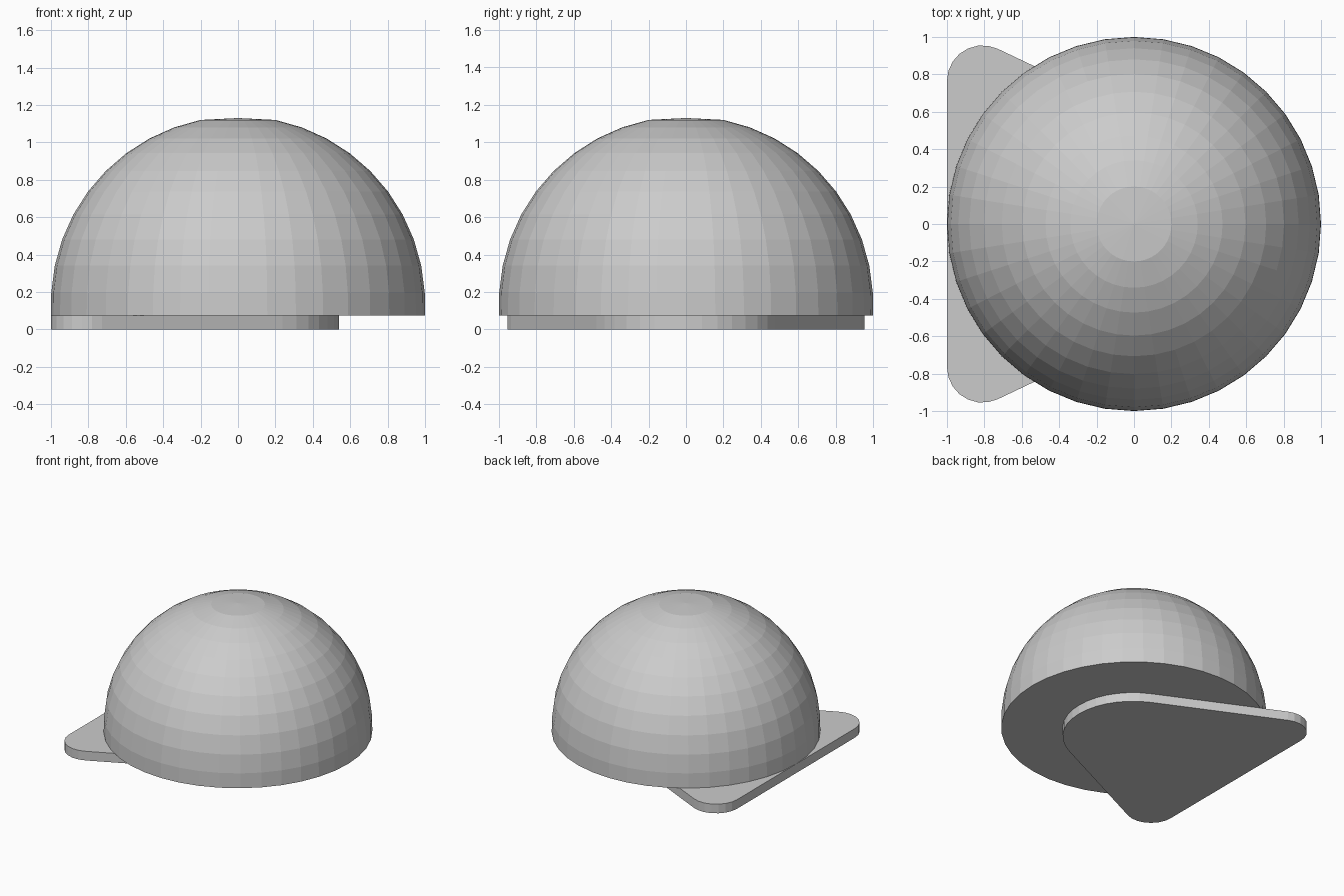
import bpy, bmesh
from math import sin, cos, radians, pi

if "Cube" in bpy.data.objects:
    bpy.data.objects.remove(bpy.data.objects["Cube"])

BASE_Z = 0.075


def make_object(name, bm):
    bmesh.ops.recalc_face_normals(bm, faces=bm.faces)
    mesh = bpy.data.meshes.new(name)
    bm.to_mesh(mesh)
    bm.free()
    obj = bpy.data.objects.new(name, mesh)
    bpy.context.collection.objects.link(obj)
    return obj


def arc(cx, cy, r, start, end, steps):
    return [(cx + r * cos(radians(start + (end - start) * i / steps)),
             cy + r * sin(radians(start + (end - start) * i / steps)))
            for i in range(steps + 1)]


# Dome: faceted shell of revolution with a closed flat underside
SIDES = 40
profile = [(1.0, BASE_Z)]
for i in range(10):
    a = radians(3.2 + 8.36 * i)
    profile.append((cos(a), 0.14 + sin(a)))
bm = bmesh.new()
rings = [[bm.verts.new((r * cos(2 * pi * k / SIDES), r * sin(2 * pi * k / SIDES), z))
          for k in range(SIDES)] for r, z in profile]
for low, high in zip(rings, rings[1:]):
    for k in range(SIDES):
        n = (k + 1) % SIDES
        bm.faces.new((low[k], low[n], high[n], high[k]))
bm.faces.new(rings[0])
tip = bm.verts.new((0, 0, 1.13))
for k in range(SIDES):
    bm.faces.new((rings[-1][k], rings[-1][(k + 1) % SIDES], tip))
make_object("dome", bm)

# Base plate: rounded triangle with one broad nose and two small corners
outline = (arc(0.01, 0, 0.53, -64.5, 64.5, 14)
           + arc(-0.81, 0.765, 0.19, 64.5, 180, 7)
           + arc(-0.81, -0.765, 0.19, 180, 295.5, 7))
bm = bmesh.new()
face = bm.faces.new([bm.verts.new((x, y, 0)) for x, y in outline])
top = bmesh.ops.extrude_face_region(bm, geom=[face], use_keep_orig=True)
bmesh.ops.translate(bm, vec=(0, 0, BASE_Z),
                    verts=[g for g in top["geom"] if isinstance(g, bmesh.types.BMVert)])
make_object("base_plate", bm)
